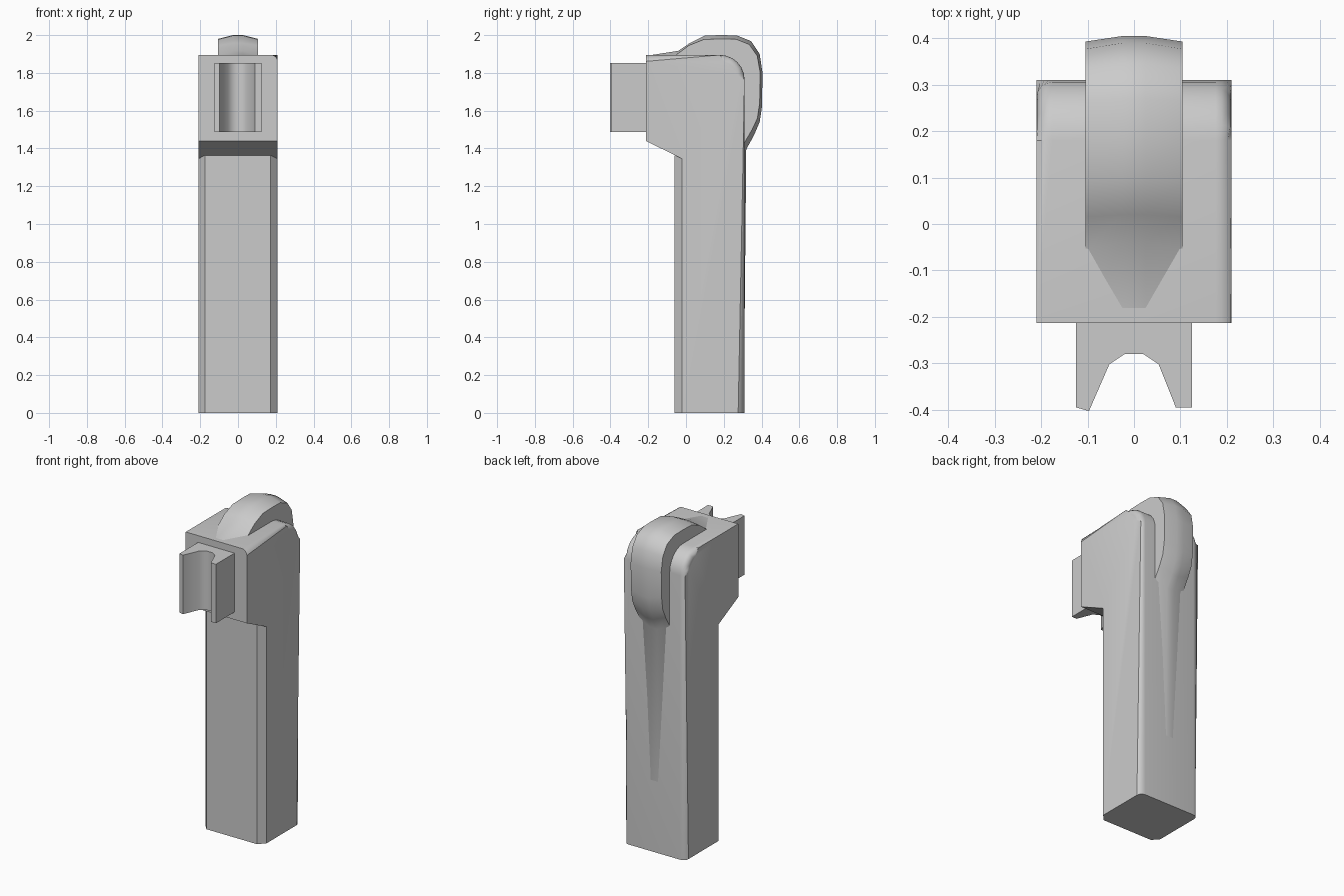
import bpy, bmesh, math
from mathutils import Vector

if "Cube" in bpy.data.objects:
    bpy.data.objects.remove(bpy.data.objects["Cube"])


def finish(bm, name, angle=35):
    bmesh.ops.recalc_face_normals(bm, faces=bm.faces)
    me = bpy.data.meshes.new(name)
    bm.to_mesh(me)
    bm.free()
    ob = bpy.data.objects.new(name, me)
    bpy.context.collection.objects.link(ob)
    bpy.ops.object.select_all(action='DESELECT')
    ob.select_set(True)
    bpy.context.view_layer.objects.active = ob
    bpy.ops.object.shade_smooth_by_angle(angle=math.radians(angle))
    return ob


def prism(points, offset):
    """Closed solid made by sweeping a polygon along an offset."""
    bm = bmesh.new()
    a = [bm.verts.new(p) for p in points]
    b = [bm.verts.new(Vector(p) + Vector(offset)) for p in points]
    bm.faces.new(a)
    bm.faces.new(b[::-1])
    for i in range(len(a)):
        j = (i + 1) % len(a)
        bm.faces.new((a[i], a[j], b[j], b[i]))
    return bm


# Body: side profile with a rounded back corner and softened outline
arc = [(0.18 + 0.13 * math.sin(t), 1.765 + 0.13 * math.cos(t))
       for t in (math.radians(15 * i) for i in range(7))]
profile = [(-0.02, 0), (-0.02, 1.345), (-0.213, 1.44), (-0.213, 1.895)] + arc + [(0.31, 0)]
bm = prism([(-0.21, y, z) for y, z in profile], (0.42, 0, 0))
rim = []
for e in bm.edges:
    p, q = (v.co for v in e.verts)
    if abs(p.x - q.x) < 1e-4 and (min(p.z, q.z) > 1.894 or min(p.y, q.y) > 0.17):
        rim.append(e)
bmesh.ops.bevel(bm, geom=rim, offset=0.04, segments=4, profile=0.5,
                affect='EDGES', clamp_overlap=True)
# the rounding fades out to a sharp corner at the front left
for v in bm.verts:
    if v.co.x < -0.1 and v.co.y < -0.21 and v.co.z > 1.8:
        v.co = (-0.21, -0.213, 1.895)
bmesh.ops.remove_doubles(bm, verts=bm.verts, dist=1e-4)
finish(bm, "body")

# Chamfered front of the shaft
plate = [(-0.21, -0.02, 0), (-0.175, -0.06, 0), (0.172, -0.06, 0), (0.21, -0.02, 0)]
finish(prism(plate, (0, 0, 1.362)), "shaft_front", 20)

# Clip with a rounded open channel
clip = [(-0.125, -0.2), (-0.125, -0.395), (-0.097, -0.403), (-0.053, -0.302),
        (-0.02, -0.28), (0.02, -0.28), (0.053, -0.302), (0.09, -0.395),
        (0.125, -0.395), (0.125, -0.2)]
finish(prism([(x, y, 1.487) for x, y in clip], (0, 0, 0.366)), "front_clip", 42)

# Crowned hump over the top back corner, with a thin tail down the back
crown = [(-0.213, 1.89), (-0.04, 1.917), (0.02, 1.958), (0.10, 1.998), (0.19, 2.0),
         (0.27, 1.998), (0.345, 1.968), (0.39, 1.90), (0.405, 1.80), (0.402, 1.62),
         (0.39, 1.54), (0.36, 1.47), (0.319, 1.395), (0.306, 0.02)]
edge = [(-0.205, 1.87), (-0.055, 1.893), (0.015, 1.945), (0.095, 1.977), (0.19, 1.98),
        (0.265, 1.978), (0.335, 1.95), (0.377, 1.89), (0.393, 1.80), (0.39, 1.64),
        (0.378, 1.56), (0.35, 1.50), (0.306, 1.425), (0.29, 0.02)]
core = (0.10, 1.50)
bm = bmesh.new()
cols = [[bm.verts.new((x, y, z)) for y, z in path + [core]]
        for x, path in ((-0.105, edge), (-0.025, crown), (0.025, crown), (0.105, edge))]
for a, b in zip(cols, cols[1:]):
    for i in range(len(a)):
        j = (i + 1) % len(a)
        bm.faces.new((a[i], a[j], b[j], b[i]))
bm.faces.new(cols[0])
bm.faces.new(cols[-1][::-1])
finish(bm, "hump", 42)
